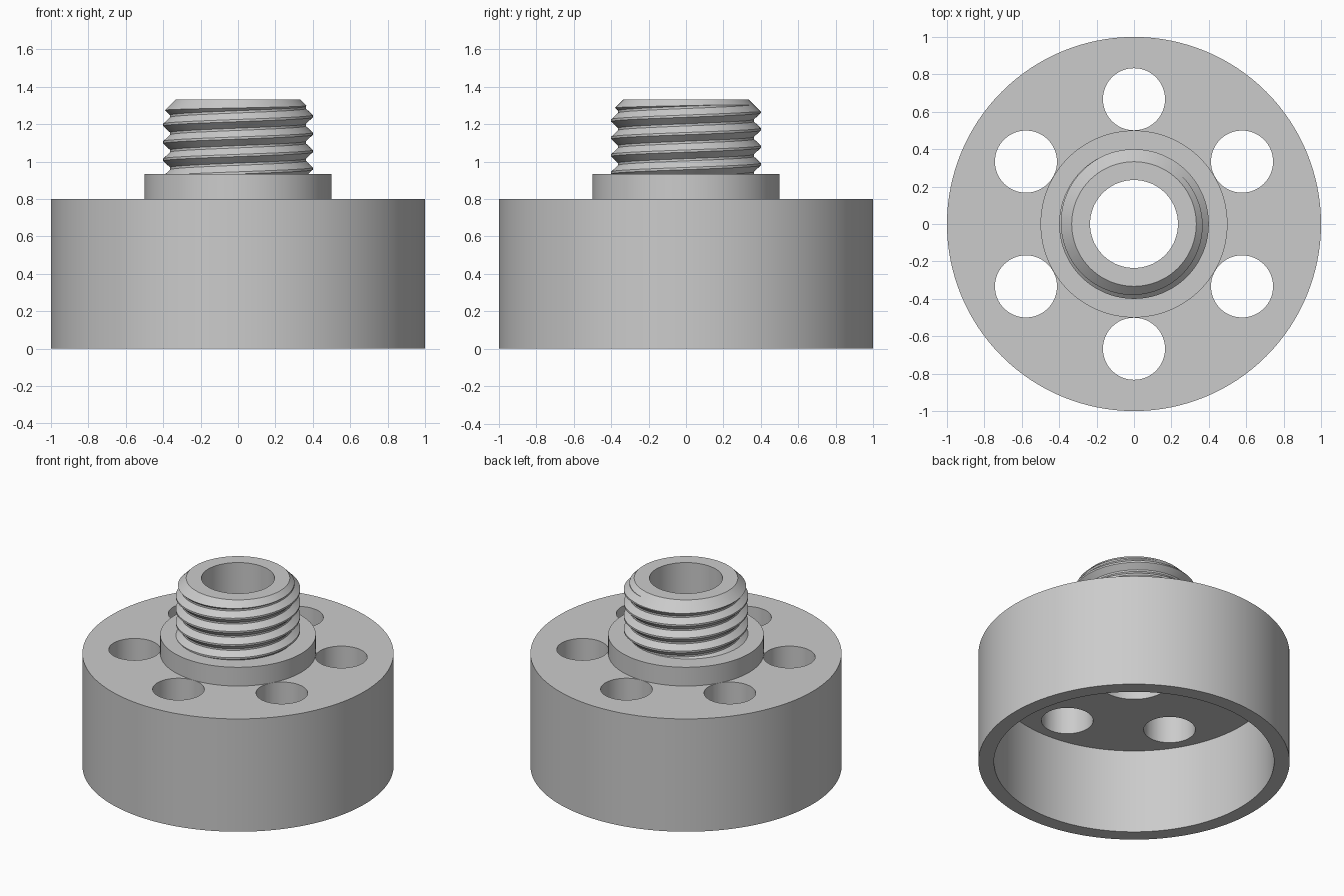
import bpy, bmesh, math

if "Cube" in bpy.data.objects:
    bpy.data.objects.remove(bpy.data.objects["Cube"], do_unlink=True)

SEG = 128
BORE, COLLAR_TOP, TOP = 0.235, 0.933, 1.333
CREST, ROOT, PITCH = 0.4, 0.363, 0.0933

grey = bpy.data.materials.new("plain grey")
grey.use_nodes = True
colour = (0.6, 0.6, 0.6, 1)
grey.diffuse_color = colour
grey.node_tree.nodes["Principled BSDF"].inputs["Base Color"].default_value = colour


def make_object(name, bm):
    bmesh.ops.recalc_face_normals(bm, faces=bm.faces)
    mesh = bpy.data.meshes.new(name)
    bm.to_mesh(mesh)
    bm.free()
    mesh.materials.append(grey)
    obj = bpy.data.objects.new(name, mesh)
    bpy.context.collection.objects.link(obj)
    return obj


def lathe(name, profile):
    """Spin a closed (radius, height) outline around the z axis."""
    bm = bmesh.new()
    rings = []
    for i in range(SEG):
        a = math.tau * i / SEG
        rings.append([bm.verts.new((r * math.cos(a), r * math.sin(a), z))
                      for r, z in profile])
    n = len(profile)
    for i in range(SEG):
        p, q = rings[i], rings[(i + 1) % SEG]
        for j in range(n):
            k = (j + 1) % n
            bm.faces.new((p[j], q[j], q[k], p[k]))
    return make_object(name, bm)


def apply_boolean(obj, cutter, operation):
    mod = obj.modifiers.new("cut", "BOOLEAN")
    mod.object = cutter
    mod.operation = operation
    mod.solver = "EXACT"
    bpy.context.view_layer.objects.active = obj
    bpy.ops.object.modifier_apply(modifier=mod.name)
    bpy.data.objects.remove(cutter, do_unlink=True)


def helical_rod(name, turns, start):
    """Solid rod with a right-handed thread, longer than needed at both ends."""
    bm = bmesh.new()
    flat, n = 0.006, 4
    section = [(CREST, -flat), (CREST, flat),
               (ROOT, PITCH / 2 - flat), (ROOT, PITCH / 2 + flat)]
    cols = []
    for i in range(turns * SEG + 1):
        a = math.tau * i / SEG
        rise = start + PITCH * i / SEG
        cols.append([bm.verts.new((r * math.cos(a), r * math.sin(a), rise + dz))
                     for r, dz in section])
    for i in range(turns * SEG):
        p, q = cols[i], cols[i + 1]
        for j in range(n - 1):
            bm.faces.new((p[j], q[j], q[j + 1], p[j + 1]))
        # join this turn to the one above it
        if i + 1 + SEG < len(cols):
            u, v = cols[i + SEG], cols[i + 1 + SEG]
            bm.faces.new((p[-1], q[-1], v[0], u[0]))
    # close both ends with a fan to the axis
    bm.edges.ensure_lookup_table()
    rim = [e for e in bm.edges if e.is_boundary]
    middle = start + PITCH * turns / 2
    low = bm.verts.new((0, 0, start - PITCH))
    high = bm.verts.new((0, 0, start + PITCH * (turns + 1)))
    for e in rim:
        tip = low if e.verts[0].co.z < middle else high
        bm.faces.new((e.verts[0], e.verts[1], tip))
    return make_object(name, bm)


# Hollow cup with raised collar and central bore
cup = lathe("cup_body", [
    (1, 0), (1, 0.8), (0.5, 0.8), (0.5, COLLAR_TOP),
    (BORE, COLLAR_TOP), (BORE, 0.6), (0.9, 0.6), (0.9, 0)])

# Ring of six through holes
bm = bmesh.new()
for k in range(6):
    a = math.radians(30 + 60 * k)
    made = bmesh.ops.create_cone(bm, cap_ends=True, segments=64,
                                 radius1=0.166, radius2=0.166, depth=0.4)
    bmesh.ops.translate(bm, verts=made["verts"],
                        vec=(0.667 * math.cos(a), 0.667 * math.sin(a), 0.7))
holes = make_object("hole_cutter", bm)
holes.hide_render = True
apply_boolean(cup, holes, "DIFFERENCE")

# Threaded neck, trimmed to a chamfered tube
neck = helical_rod("threaded_neck", 10, 0.963 - 3 * PITCH)
tube = lathe("neck_envelope", [
    (BORE, COLLAR_TOP), (0.45, COLLAR_TOP), (0.45, TOP - 0.117),
    (0.333, TOP), (BORE, TOP)])
tube.hide_render = True
apply_boolean(neck, tube, "INTERSECT")

# Smooth the round walls and keep the edges crisp
for obj in (cup, neck):
    bpy.ops.object.select_all(action="DESELECT")
    obj.select_set(True)
    bpy.context.view_layer.objects.active = obj
    bpy.ops.object.shade_smooth_by_angle(angle=math.radians(25))
